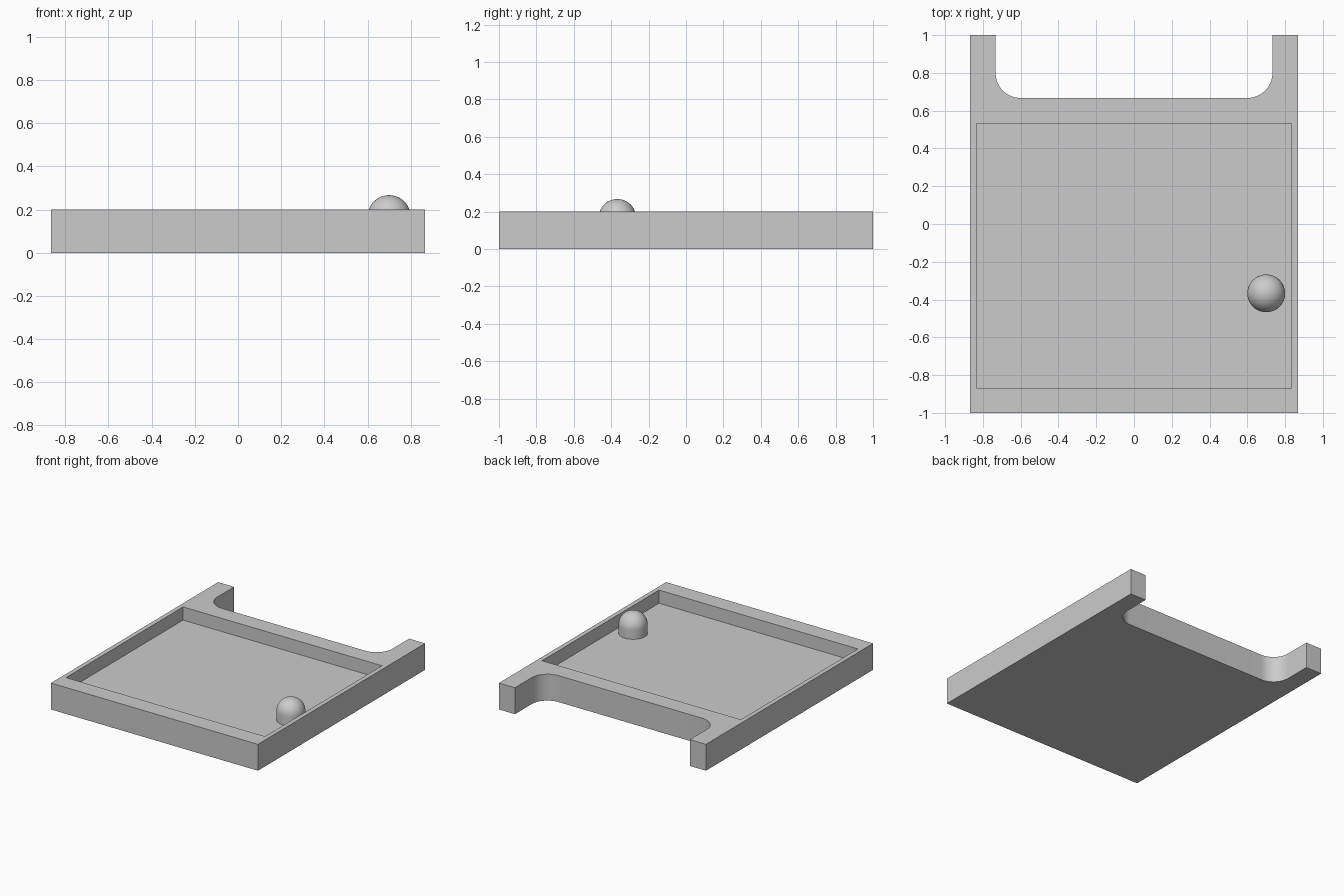
import bpy, bmesh, math
from mathutils import Matrix

cube = bpy.data.objects.get("Cube")
if cube:
    bpy.data.objects.remove(cube, do_unlink=True)

HALF_W, HEIGHT, FLOOR = 0.867, 0.2, 0.1
NOTCH_X, NOTCH_Y, FILLET = 0.733, 0.667, 0.133
KNOB_R = 0.1

grey = bpy.data.materials.new("plain_grey")
grey.use_nodes = True
colour = (0.6, 0.6, 0.6, 1)
grey.diffuse_color = colour
grey.node_tree.nodes["Principled BSDF"].inputs["Base Color"].default_value = colour


def prism(name, outline, z0, z1):
    """Extrude a counter-clockwise outline from z0 to z1."""
    bm = bmesh.new()
    base = bm.faces.new([bm.verts.new((x, y, z0)) for x, y in outline])
    top = bmesh.ops.extrude_face_region(bm, geom=[base], use_keep_orig=True)["geom"]
    moved = [g for g in top if isinstance(g, bmesh.types.BMVert)]
    bmesh.ops.translate(bm, verts=moved, vec=(0, 0, z1 - z0))
    bmesh.ops.recalc_face_normals(bm, faces=bm.faces)
    return finish(name, bm)


def finish(name, bm):
    mesh = bpy.data.meshes.new(name)
    bm.to_mesh(mesh)
    bm.free()
    mesh.materials.append(grey)
    obj = bpy.data.objects.new(name, mesh)
    bpy.context.collection.objects.link(obj)
    return obj


def smooth(obj):
    bpy.ops.object.select_all(action="DESELECT")
    obj.select_set(True)
    bpy.context.view_layer.objects.active = obj
    bpy.ops.object.shade_smooth_by_angle(angle=math.radians(30))


# Tray: slab with two rear arms and a rounded notch between them
steps = 16
arc = [math.radians(90 * i / steps) for i in range(steps + 1)]
right_side = [(HALF_W, -1), (HALF_W, 1), (NOTCH_X, 1)]
right_side += [(NOTCH_X - FILLET + FILLET * math.cos(a),
                NOTCH_Y + FILLET - FILLET * math.sin(a)) for a in arc]
outline = right_side + [(-x, y) for x, y in reversed(right_side)]
tray = prism("tray", outline, 0, HEIGHT)

# Shallow rectangular pocket cut into the top
pocket = prism("pocket_cutter",
               [(-0.833, -0.867), (0.833, -0.867), (0.833, 0.533), (-0.833, 0.533)],
               FLOOR, HEIGHT + 0.1)
pocket.hide_render = True
cut = tray.modifiers.new("pocket", "BOOLEAN")
cut.operation, cut.solver, cut.object = "DIFFERENCE", "EXACT", pocket
bpy.context.view_layer.objects.active = tray
bpy.ops.object.modifier_apply(modifier=cut.name)
bpy.data.objects.remove(pocket, do_unlink=True)
smooth(tray)

# Domed knob: half-round profile spun about its axis
bm = bmesh.new()
rise = HEIGHT + 0.067 - KNOB_R - FLOOR
profile = [(KNOB_R, 0)] + [(KNOB_R * math.cos(a), rise + KNOB_R * math.sin(a)) for a in arc]
verts = [bm.verts.new((r, 0, z)) for r, z in profile]
edges = [bm.edges.new(pair) for pair in zip(verts, verts[1:])]
bmesh.ops.spin(bm, geom=verts + edges, cent=(0, 0, 0), axis=(0, 0, 1),
               angle=math.tau, steps=48)
bmesh.ops.remove_doubles(bm, verts=bm.verts, dist=0.0001)
bmesh.ops.recalc_face_normals(bm, faces=bm.faces)
bmesh.ops.transform(bm, matrix=Matrix.Translation((0.7, -0.367, FLOOR)), verts=bm.verts)
knob = finish("knob", bm)
smooth(knob)
